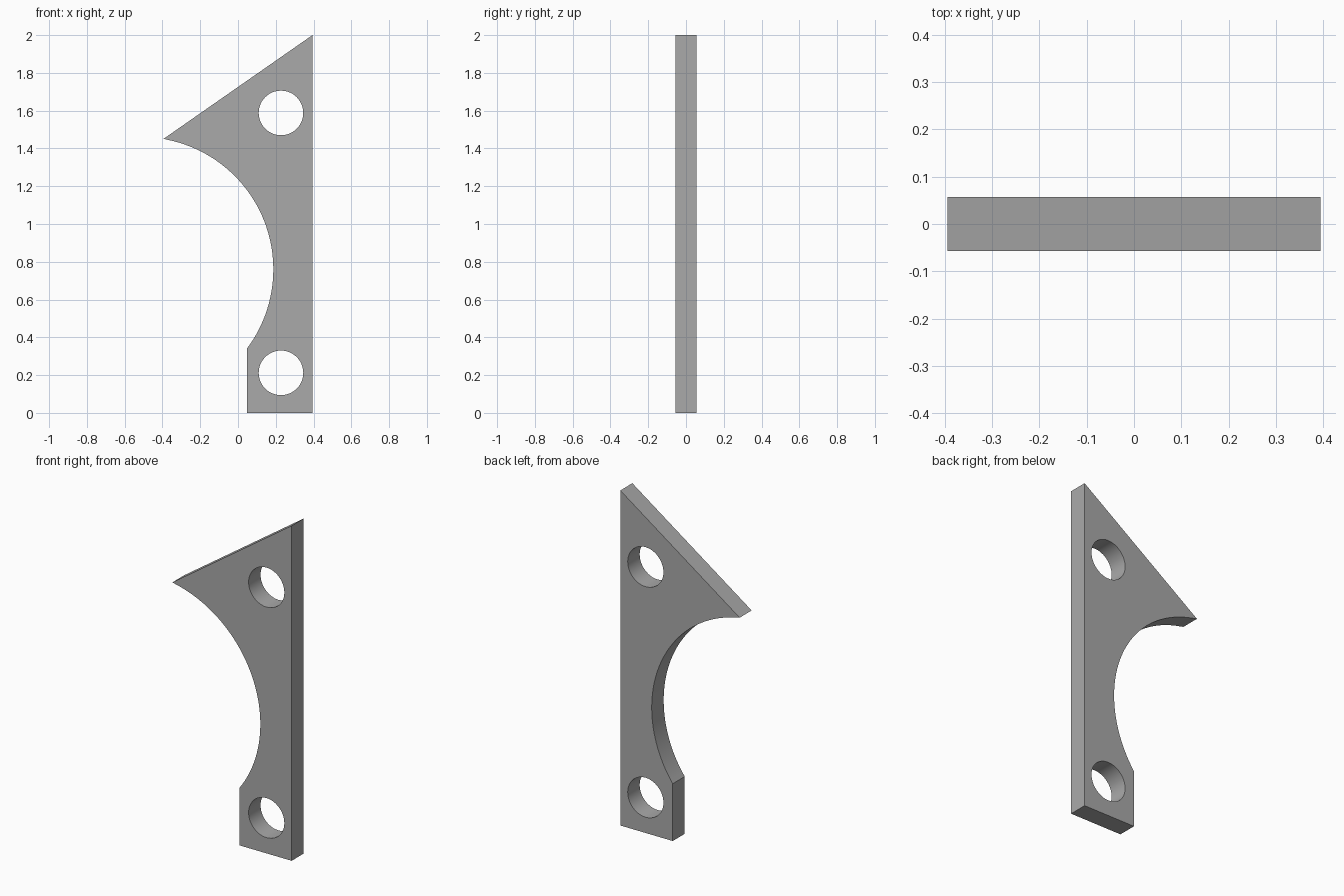
import bpy, bmesh
from math import atan2, cos, sin, pi, radians

if "Cube" in bpy.data.objects:
    bpy.data.objects.remove(bpy.data.objects["Cube"])

HALF_THICK = 0.0565
EDGE = 0.394                       # straight back edge of the plate
TIP = (-EDGE, 1.451)               # pointed nose
FOOT = (0.048, 0.342)              # upper inner corner of the foot
ARC_CENTRE, ARC_RADIUS = (-0.513, 0.76), 0.70
HOLES = [(0.2275, 0.212), (0.2275, 1.588)]
HOLE_RADIUS = 0.118


def arc(centre, radius, start, end, steps):
    """Points along an arc, both ends included."""
    angles = [start + (end - start) * i / steps for i in range(steps + 1)]
    return [(centre[0] + radius * cos(a), centre[1] + radius * sin(a)) for a in angles]


def add_loop(bm, points):
    """Closed ring of edges in the front plane."""
    verts = [bm.verts.new((x, -HALF_THICK, z)) for x, z in points]
    return [bm.edges.new((v, verts[i - 1])) for i, v in enumerate(verts)]


def angle_to(point):
    return atan2(point[1] - ARC_CENTRE[1], point[0] - ARC_CENTRE[0])


# Plate outline with its concave cut-out
cutout = arc(ARC_CENTRE, ARC_RADIUS, angle_to(FOOT), angle_to(TIP), 48)
outline = [(EDGE, 2), (EDGE, 0), (FOOT[0], 0), FOOT] + cutout[1:-1] + [TIP]

# Flat face with two bolt holes, then thickened
bm = bmesh.new()
edges = add_loop(bm, outline)
for centre in HOLES:
    edges += add_loop(bm, arc(centre, HOLE_RADIUS, 0, 2 * pi, 48)[:-1])
bmesh.ops.triangle_fill(bm, edges=edges, use_beauty=True, normal=(0, -1, 0))
extruded = bmesh.ops.extrude_face_region(bm, geom=bm.faces[:], use_keep_orig=True)
back = [g for g in extruded["geom"] if isinstance(g, bmesh.types.BMVert)]
bmesh.ops.translate(bm, verts=back, vec=(0, 2 * HALF_THICK, 0))
bmesh.ops.recalc_face_normals(bm, faces=bm.faces[:])
mesh = bpy.data.meshes.new("bracket_plate")
bm.to_mesh(mesh)
bm.free()

# Plain grey finish
grey = bpy.data.materials.new("plain_grey")
grey.use_nodes = True
colour = (0.4, 0.4, 0.4, 1)
grey.diffuse_color = colour
grey.node_tree.nodes["Principled BSDF"].inputs["Base Color"].default_value = colour
mesh.materials.append(grey)

plate = bpy.data.objects.new("bracket_plate", mesh)
bpy.context.collection.objects.link(plate)

# Smooth curved walls, sharp corners
bpy.ops.object.select_all(action="DESELECT")
plate.select_set(True)
bpy.context.view_layer.objects.active = plate
bpy.ops.object.shade_smooth_by_angle(angle=radians(30))
